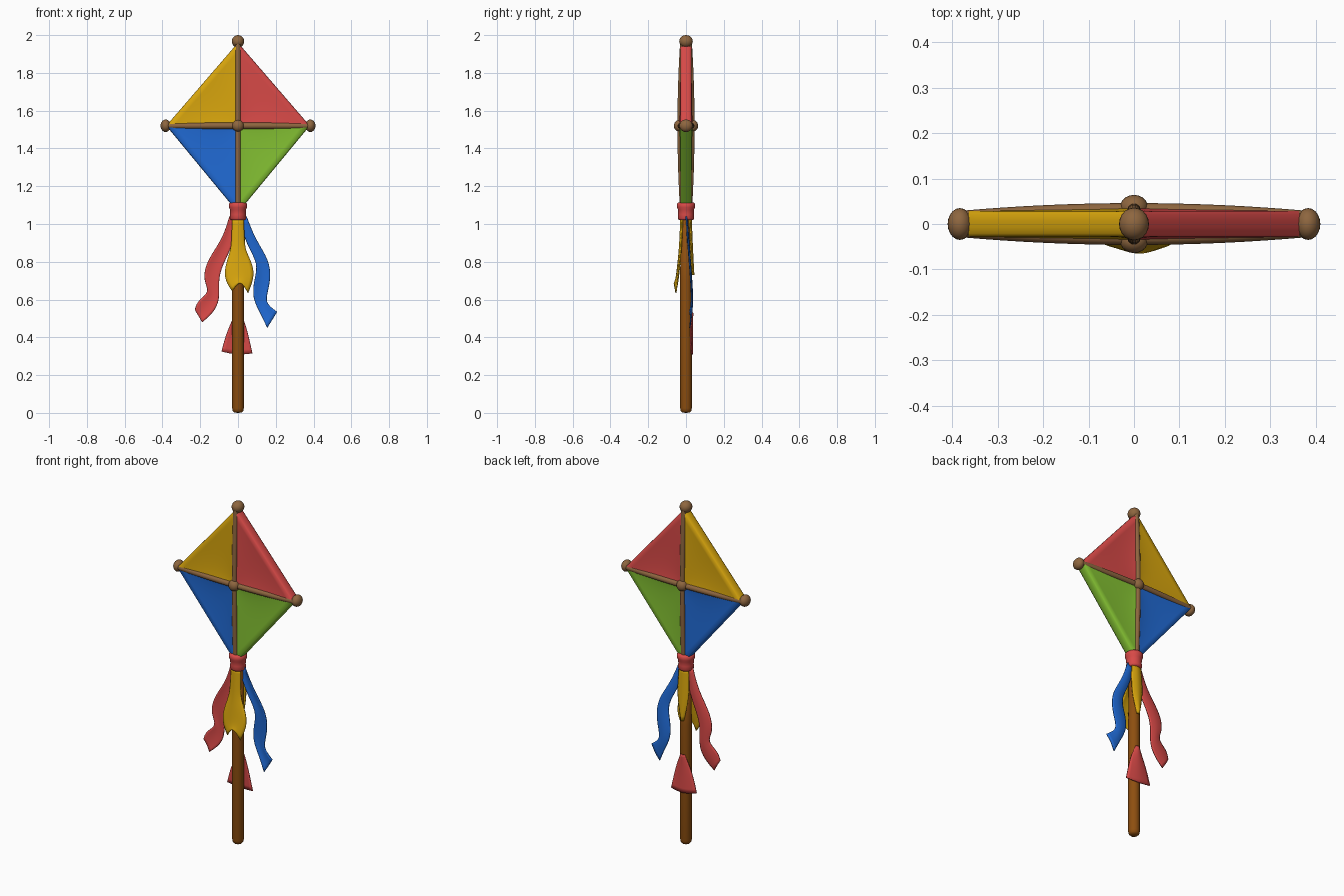
import bpy, bmesh, math
from mathutils import Vector

if "Cube" in bpy.data.objects:
    bpy.data.objects.remove(bpy.data.objects["Cube"])


def material(name, rgb):
    m = bpy.data.materials.new(name)
    m.diffuse_color = (*rgb, 1)
    m.use_nodes = True
    m.node_tree.nodes["Principled BSDF"].inputs["Base Color"].default_value = m.diffuse_color
    return m


RED = material("red", (0.69, 0.068, 0.064))
YELLOW = material("yellow", (0.69, 0.38, 0.004))
BLUE = material("blue", (0.015, 0.147, 0.67))
GREEN = material("green", (0.233, 0.54, 0.033))
ROD = material("light_wood", (0.27, 0.133, 0.05))
HANDLE = material("dark_wood", (0.27, 0.078, 0.005))

CENTRE_Z = 1.52


def grid_object(name, rows, mat):
    """Skin equal-length rows of points into a quad sheet."""
    bm = bmesh.new()
    vs = [[bm.verts.new(p) for p in row] for row in rows]
    for a, b in zip(vs, vs[1:]):
        for i in range(len(a) - 1):
            bm.faces.new((a[i], a[i + 1], b[i + 1], b[i]))
    bmesh.ops.remove_doubles(bm, verts=bm.verts, dist=1e-5)
    bmesh.ops.recalc_face_normals(bm, faces=bm.faces)
    for f in bm.faces:
        f.smooth = True
    me = bpy.data.meshes.new(name)
    bm.to_mesh(me)
    bm.free()
    ob = bpy.data.objects.new(name, me)
    bpy.context.collection.objects.link(ob)
    me.materials.append(mat)
    return ob


def lathe(name, profile, mat, sides=24):
    """Revolve (radius, z) points around the z axis."""
    rows = [[(r * math.cos(t), r * math.sin(t), z) for r, z in profile]
            for t in [2 * math.pi * i / sides for i in range(sides + 1)]]
    return grid_object(name, rows, mat)


def ball(name, loc, scale):
    bpy.ops.mesh.primitive_uv_sphere_add(segments=20, ring_count=12, radius=1, location=loc)
    ob = bpy.context.object
    ob.name = name
    ob.scale = scale
    ob.data.materials.append(ROD)
    bpy.ops.object.shade_smooth()


def rod(name, points, radius):
    cu = bpy.data.curves.new(name, "CURVE")
    cu.dimensions = "3D"
    cu.bevel_depth = radius
    cu.bevel_resolution = 3
    cu.use_fill_caps = True
    sp = cu.splines.new("POLY")
    sp.points.add(len(points) - 1)
    for p, co in zip(sp.points, points):
        p.co = (*co, 1)
    sp.use_smooth = True
    ob = bpy.data.objects.new(name, cu)
    bpy.context.collection.objects.link(ob)
    cu.materials.append(ROD)


def panel(name, wide, tall, mat):
    """Padded triangular sail quadrant, slightly sunken between the rods."""
    rows = []
    for j in range(13):
        w = j / 12
        front = []
        for i in range(13):
            r = i / 12
            t = 0.028 + 0.009 * (1 - r) - 0.05 * r * (1 - r) * w * (1 - w) * 2
            front.append((r * 0.975, t))
        front += [(0.992, 0.021), (1.0, 0.008)]
        loop = [(r, -t) for r, t in front] + [(r, t) for r, t in reversed(front)]
        rows.append([(wide * r * w, y, CENTRE_Z + tall * r * (1 - w)) for r, y in loop])
    grid_object(name, rows, mat)


def ribbon(name, rows, mat, bulge, notch=0.0):
    """Cloth strip from rows of (left x, left z, right x, right z, y)."""
    pts = []
    for k, (xl, zl, xr, zr, y) in enumerate(rows):
        lift = notch if k == len(rows) - 1 else 0
        pts.append([(xl, y, zl), ((xl + xr) / 2, y + bulge, (zl + zr) / 2 + lift), (xr, y, zr)])
    ob = grid_object(name, pts, mat)
    sub = ob.modifiers.new("smooth", "SUBSURF")
    sub.levels = sub.render_levels = 2
    sub.boundary_smooth = "PRESERVE_CORNERS"
    thick = ob.modifiers.new("thickness", "SOLIDIFY")
    thick.thickness = 0.006
    thick.offset = 0


# Sail quadrants
panel("sail_upper_left", -0.38, 0.44, YELLOW)
panel("sail_upper_right", 0.38, 0.44, RED)
panel("sail_lower_left", -0.38, -0.46, BLUE)
panel("sail_lower_right", 0.38, -0.46, GREEN)

# Bowed rods on both faces, with a boss where they cross
for side, label in ((-1, "front"), (1, "back")):
    steps = [i / 8 - 1 for i in range(17)]
    rod(label + "_cross_rod",
        [(0.38 * s, side * (0.029 - 0.017 * s * s), CENTRE_Z) for s in steps], 0.017)
    rod(label + "_upright_rod",
        [(0, side * (0.031 - 0.014 * s * s), CENTRE_Z + s * (0.44 if s > 0 else 0.45))
         for s in steps], 0.015)
    ball(label + "_boss", (0, side * 0.037, CENTRE_Z), (0.031, 0.027, 0.031))

# End knobs
ball("top_knob", (0, 0, 1.967), (0.033, 0.036, 0.033))
for s, label in ((-1, "left"), (1, "right")):
    ball(label + "_knob", (s * 0.383, 0, CENTRE_Z), (0.027, 0.035, 0.033))

# Handle and collar
lathe("handle", [(0, 0), (0.02, 0.002), (0.028, 0.01), (0.031, 0.025), (0.031, 0.7),
                 (0.028, 1.1), (0, 1.1)], HANDLE)
lathe("collar", [(0.02, 1.02), (0.037, 1.02), (0.043, 1.03), (0.041, 1.05), (0.042, 1.075),
                 (0.048, 1.088), (0.048, 1.106), (0.04, 1.114), (0, 1.114)], RED)

# Side ribbons
ribbon("left_ribbon", [
    (-0.045, 1.04, -0.005, 1.03, 0.0), (-0.08, 0.92, -0.025, 0.89, 0.005),
    (-0.17, 0.80, -0.085, 0.78, 0.012), (-0.185, 0.70, -0.105, 0.70, 0.015),
    (-0.145, 0.64, -0.095, 0.60, 0.015), (-0.215, 0.595, -0.13, 0.53, 0.012),
    (-0.228, 0.545, -0.19, 0.48, 0.008)], RED, 0.008)
ribbon("right_ribbon", [
    (0.005, 1.03, 0.045, 1.04, 0.0), (0.045, 0.89, 0.09, 0.92, 0.01),
    (0.11, 0.79, 0.165, 0.81, 0.018), (0.085, 0.70, 0.175, 0.71, 0.025),
    (0.075, 0.61, 0.15, 0.62, 0.03), (0.12, 0.525, 0.15, 0.575, 0.028),
    (0.155, 0.45, 0.207, 0.535, 0.02)], BLUE, 0.008)

# Fishtail ribbon on the front and tongue on the back
ribbon("front_ribbon", [
    (-0.03, 1.03, 0.03, 1.03, -0.018), (-0.033, 0.93, 0.033, 0.93, -0.022),
    (-0.037, 0.86, 0.037, 0.86, -0.026), (-0.07, 0.775, 0.075, 0.795, -0.034),
    (-0.07, 0.70, 0.088, 0.72, -0.042), (-0.03, 0.645, 0.053, 0.635, -0.053)],
    YELLOW, -0.014, 0.07)
ribbon("back_ribbon", [
    (-0.03, 1.03, 0.03, 1.03, 0.018), (-0.036, 0.93, 0.036, 0.93, 0.022),
    (-0.034, 0.84, 0.034, 0.84, 0.026), (-0.008, 0.73, 0.008, 0.73, 0.032)], YELLOW, 0.014)

# Flared scrap on the back of the handle
ribbon("back_scrap", [
    (-0.012, 0.53, 0.012, 0.53, 0.027), (-0.035, 0.48, 0.035, 0.48, 0.024),
    (-0.065, 0.41, 0.055, 0.41, 0.024), (-0.087, 0.325, 0.076, 0.315, 0.026)],
    RED, 0.014, -0.015)
